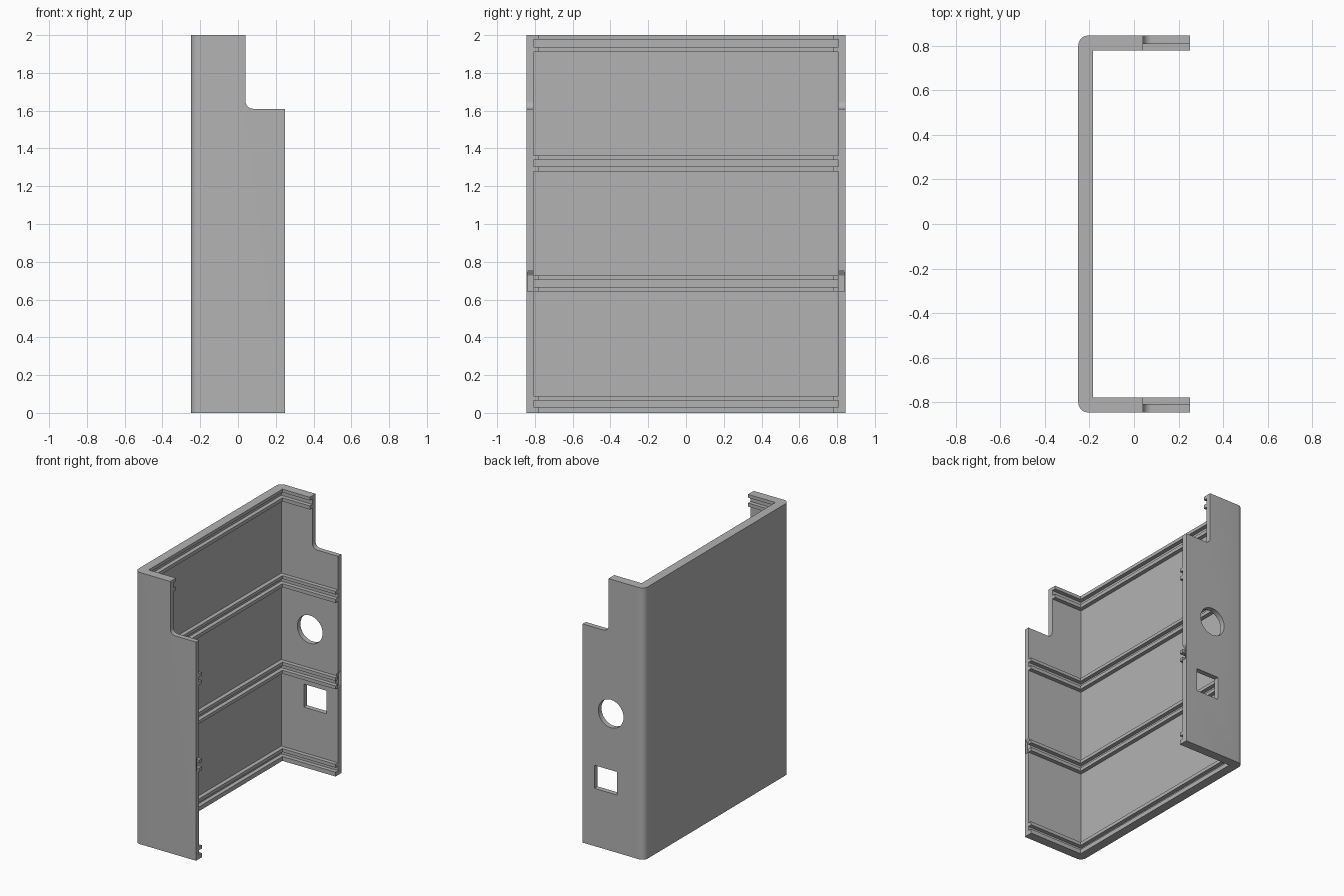
import bpy, bmesh, math
from mathutils import Vector

cube = bpy.data.objects.get("Cube")
if cube:
    bpy.data.objects.remove(cube, do_unlink=True)

HX, HY, H = 0.25, 0.845, 2.0     # half depth, half width, height
WALL, RIB = 0.037, 0.03          # wall thickness, rib projection

grey = bpy.data.materials.new("plain_grey")
grey.use_nodes = True
COLOUR = (0.45, 0.45, 0.45, 1)
grey.diffuse_color = COLOUR
grey.node_tree.nodes["Principled BSDF"].inputs["Base Color"].default_value = COLOUR


def arc(cx, cy, r, a0, a1, n=8):
    steps = [math.radians(a0 + (a1 - a0) * i / n) for i in range(n + 1)]
    return [(cx + r * math.cos(a), cy + r * math.sin(a)) for a in steps]


def prism(name, points, start, end, axis="z"):
    """Extrude an outline along z (points are x, y) or along y (points are x, z)."""
    place = (lambda p: (p[0], p[1], start)) if axis == "z" else (lambda p: (p[0], start, p[1]))
    step = Vector((0, 0, end - start)) if axis == "z" else Vector((0, end - start, 0))
    bm = bmesh.new()
    face = bm.faces.new([bm.verts.new(place(p)) for p in points])
    new = bmesh.ops.extrude_face_region(bm, geom=[face])["geom"]
    bmesh.ops.translate(bm, vec=step, verts=[v for v in new if isinstance(v, bmesh.types.BMVert)])
    bmesh.ops.recalc_face_normals(bm, faces=bm.faces)
    mesh = bpy.data.meshes.new(name)
    bm.to_mesh(mesh)
    bm.free()
    mesh.materials.append(grey)
    obj = bpy.data.objects.new(name, mesh)
    bpy.context.collection.objects.link(obj)
    return obj


def select(obj):
    bpy.ops.object.select_all(action="DESELECT")
    obj.select_set(True)
    bpy.context.view_layer.objects.active = obj


def cut(obj, cutter):
    mod = obj.modifiers.new("cut", "BOOLEAN")
    mod.operation, mod.solver, mod.object = "DIFFERENCE", "EXACT", cutter
    select(obj)
    bpy.ops.object.modifier_apply(modifier=mod.name)


def channel(inset, thick, radius):
    """U outline, open toward +x, lying inset from the outer size."""
    x, y = -HX + inset, HY - inset
    outer = [(x, y), (x, -y)]
    if radius:
        outer = (arc(x + radius, y - radius, radius, 90, 180)
                 + arc(x + radius, radius - y, radius, 180, 270))
    xi, yi = x + thick, y - thick
    return [(HX, y)] + outer + [(HX, -y), (HX, -yi), (xi, -yi), (xi, yi), (HX, yi)]


# Channel-shaped wall
shell = prism("channel_wall", channel(0, WALL, 0.045), 0, H)

# Pairs of ribs that form guide grooves
ribs = []
for level, pair in (("bottom", ((0, 0.032), (0.065, 0.09))),
                    ("lower", ((0.642, 0.667), (0.703, 0.727))),
                    ("upper", ((1.278, 1.304), (1.34, 1.363))),
                    ("top", ((1.91, 1.936), (1.976, H)))):
    for side, (z0, z1) in zip(("under", "over"), pair):
        ribs.append(prism(f"{level}_rib_{side}", channel(WALL, RIB, 0), z0, z1))

# Step at the top of both arms, with a rounded inner corner
notch = prism("notch_cutter",
              [(0.04, 2.2), *arc(0.08, 1.65, 0.04, 180, 270), (0.5, 1.61), (0.5, 2.2)],
              -1, 1, "y")
# Round and square openings in one arm
round_hole = prism("round_hole_cutter", arc(0.02, 1.01, 0.103, 0, 348.75, 31), 0.7, 1, "y")
square_hole = prism("square_hole_cutter",
                    [(-0.03, 0.425), (0.155, 0.425), (0.155, 0.595), (-0.03, 0.595)],
                    0.7, 1, "y")
# Small latch recesses with a sloping top in the arm edges
latch = [(0.23, 0.642), (0.27, 0.642), (0.27, 0.787), (0.23, 0.727)]
latches = [prism("latch_cutter", latch, s * 0.80, s * 0.839, "y") for s in (-1, 1)]

cutters = [notch, round_hole, square_hole, *latches]
for c in cutters:
    cut(shell, c)
for rib in ribs[-2:]:
    cut(rib, notch)
for c in cutters:
    bpy.data.objects.remove(c, do_unlink=True)

select(shell)
bpy.ops.object.shade_smooth_by_angle(angle=math.radians(30))
